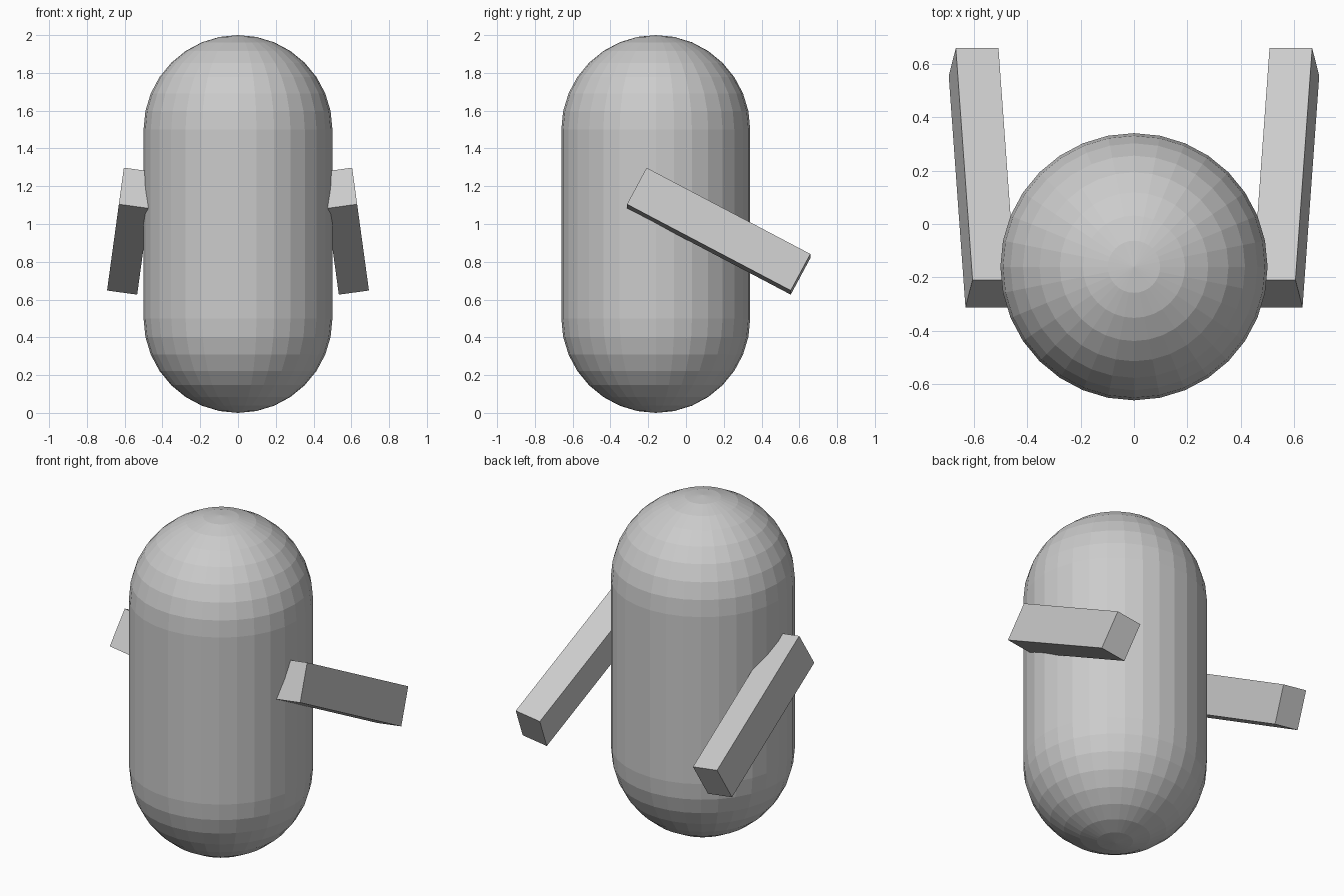
import bpy, bmesh
from math import sin, cos, pi, radians

if "Cube" in bpy.data.objects:
    bpy.data.objects.remove(bpy.data.objects["Cube"])

SEGMENTS, RINGS, RADIUS = 32, 8, 0.5


def add_object(name, bm):
    bmesh.ops.recalc_face_normals(bm, faces=bm.faces)
    mesh = bpy.data.meshes.new(name)
    bm.to_mesh(mesh)
    bm.free()
    obj = bpy.data.objects.new(name, mesh)
    bpy.context.collection.objects.link(obj)
    return obj


# Body: a faceted capsule, spun from a half profile
angles = [i * pi / 2 / RINGS for i in range(RINGS + 1)]
lower = [(RADIUS * sin(a), RADIUS - RADIUS * cos(a)) for a in angles]
upper = [(r, 2 - z) for r, z in reversed(lower)]

bm = bmesh.new()
verts = [bm.verts.new((r, 0, z)) for r, z in lower + upper]
edges = [bm.edges.new(pair) for pair in zip(verts, verts[1:])]
bmesh.ops.spin(bm, geom=verts + edges, cent=(0, 0, 0), axis=(0, 0, 1),
               angle=2 * pi, steps=SEGMENTS, use_duplicate=False)
bmesh.ops.remove_doubles(bm, verts=bm.verts, dist=0.0001)
body = add_object("body", bm)
body.location = (0, -0.16, 0)

# Arms: slanted boxes, one on each side
for name, side in (("right_arm", 1), ("left_arm", -1)):
    bm = bmesh.new()
    bmesh.ops.create_cube(bm, size=1)
    bmesh.ops.scale(bm, vec=(0.161, 0.982, 0.221), verts=bm.verts)
    arm = add_object(name, bm)
    arm.location = (side * 0.569, 0.173, 0.962)
    arm.rotation_euler = (radians(-28), radians(-7.8 * side), 0)
